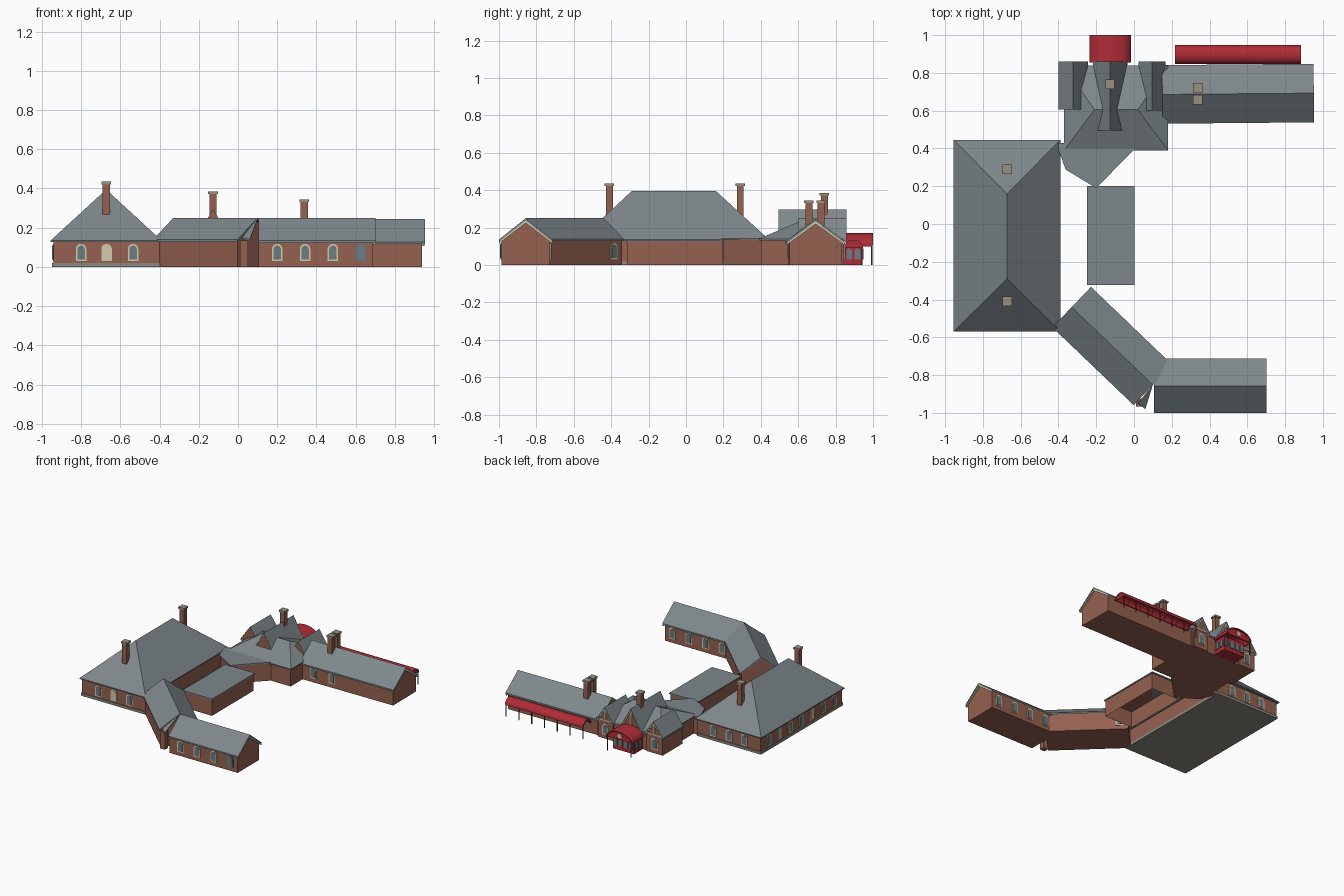
import bpy, bmesh, math
from mathutils import Vector

cube = bpy.data.objects.get("Cube")
if cube:
    bpy.data.objects.remove(cube, do_unlink=True)


def material(name, *rgb):
    m = bpy.data.materials.new(name)
    m.use_nodes = True
    m.diffuse_color = (*rgb, 1)
    m.node_tree.nodes["Principled BSDF"].inputs["Base Color"].default_value = (*rgb, 1)
    return m


BRICK = material("brick", .30, .12, .08)
SLATE = material("slate", .21, .245, .26)
CREAM = material("cream", .66, .60, .41)
RED = material("red paint", .43, .026, .038)
GLASS = material("window glass", .15, .20, .225)
STONE = material("plinth stone", .26, .25, .216)
CAP = material("chimney cap", .33, .28, .22)
IRON = material("dark iron", .045, .04, .04)


def finish(name, bm, mat):
    bmesh.ops.recalc_face_normals(bm, faces=bm.faces)
    me = bpy.data.meshes.new(name)
    bm.to_mesh(me)
    bm.free()
    me.materials.append(mat)
    ob = bpy.data.objects.new(name, me)
    bpy.context.collection.objects.link(ob)
    return ob


def loft(name, bottom, top, mat, floor=True):
    """Join two matching rings of points into a solid."""
    bm = bmesh.new()
    lo = [bm.verts.new(p) for p in bottom]
    hi = [bm.verts.new(p) for p in top]
    if floor:
        bm.faces.new(lo)
    bm.faces.new(hi)
    for i in range(len(lo)):
        j = (i + 1) % len(lo)
        bm.faces.new((lo[i], lo[j], hi[j], hi[i]))
    return finish(name, bm, mat)


def prism(name, profile, a, b, mat):
    """Extrude a (sideways, height) profile along the ground from a to b."""
    a, b = Vector(a), Vector(b)
    d = (b - a).normalized()
    side = Vector((d.y, -d.x))
    ring = lambda p: [(*(p + side * u), z) for u, z in profile]
    return loft(name, ring(a), ring(b), mat)


def slab(name, pts, z0, z1, mat, floor=True):
    return loft(name, [(*p, z0) for p in pts], [(*p, z1) for p in pts], mat, floor)


def box(name, x0, x1, y0, y1, z0, z1, mat, floor=True):
    return slab(name, [(x0, y0), (x1, y0), (x1, y1), (x0, y1)], z0, z1, mat, floor)


def hull(name, pts, mat):
    bm = bmesh.new()
    for p in pts:
        bm.verts.new(p)
    bmesh.ops.convex_hull(bm, input=bm.verts)
    bmesh.ops.dissolve_limit(bm, angle_limit=.01, verts=bm.verts, edges=bm.edges)
    return finish(name, bm, mat)


def hip_roof(name, x0, x1, y0, y1, z0, z1, ridge):
    eaves = [(x, y, z) for x in (x0, x1) for y in (y0, y1) for z in (z0 - .008, z0)]
    return hull(name, eaves + [(*p, z1) for p in ridge], SLATE)


def chevron(half, eave, ridge, t):
    return [(-half, eave), (0, ridge), (half, eave),
            (half, eave - t), (0, ridge - t), (-half, eave - t)]


def gabled(name, a, b, half, over, eave, ridge, boards=True):
    """Brick range with a gable roof; cream barge boards at end b."""
    a, b = Vector(a), Vector(b)
    d = (b - a).normalized()
    slope = (ridge - eave) / (half + over)
    top = ridge - .004
    prism(name + "_walls", [(-half, 0), (-half, top - slope * half), (0, top),
                            (half, top - slope * half), (half, 0)], a, b, BRICK)
    prism(name + "_roof", chevron(half + over, eave, ridge, .012), a, b + d * .014, SLATE)
    if boards:
        prism(name + "_barge_boards", chevron(half + over - .002, eave, ridge - .006, .02),
              b + d * .004, b + d * .012, CREAM)


def arch(w, z0, z1, n=8):
    arc = [(w * math.cos(math.pi * i / n), z1 - w + w * math.sin(math.pi * i / n))
           for i in range(n + 1)]
    return [(w, z0)] + arc + [(-w, z0)]


def window(name, p, n, pane=GLASS, frame=CREAM, size=1.0):
    p, n = Vector(p), Vector(n).normalized()
    w = .027 * size
    prism(name + "_frame", arch(w, .03, .118), p - n * .002, p + n * .004, frame)
    prism(name + "_pane", arch(w * .7, .038, .109), p, p + n * .007, pane)


def chimney(name, x, y, z0, z1):
    r = .0185
    box(name + "_shaft", x - r, x + r, y - r, y + r, z0, z1 - .01, BRICK)
    r = .025
    box(name + "_cap", x - r, x + r, y - r, y + r, z1 - .014, z1, CAP)


def half_ring(w, h, z, n=16):
    return [(w * math.cos(math.pi * i / n), z + h * math.sin(math.pi * i / n))
            for i in range(n + 1)]


def vault(name, w, h, z, a, b):
    shell = half_ring(w, h, z) + half_ring(w - .006, h - .006, z)[::-1]
    return prism(name, shell, a, b, RED)


# Main hall with hipped roof
box("hall_walls", -.94, -.40, -.56, .43, .01, .13, BRICK)
box("hall_plinth", -.947, -.398, -.567, .437, 0, .02, STONE)
hip_roof("hall_roof", -.955, -.39, -.57, .445, .135, .395, [(-.672, -.29), (-.672, .16)])
chimney("hall_front_chimney", -.672, -.41, .24, .435)
chimney("hall_back_chimney", -.672, .29, .24, .435)
for i, x in enumerate((-.80, -.67, -.535)):
    pane = CREAM if i == 1 else GLASS
    window(f"hall_front_window_{i}", (x, -.56), (0, -1), pane)
    window(f"hall_back_window_{i}", (x, .43), (0, 1))
for i in range(7):
    window(f"hall_side_window_{i}", (-.94, -.46 + i * .132), (-1, 0),
           CREAM if i in (2, 5) else GLASS)

# Flat-roofed store in the yard
box("store_walls", -.243, -.002, -.315, .195, 0, .125, BRICK, floor=False)
box("store_roof", -.25, .003, -.322, .202, .125, .134, SLATE)

# Diagonal range and the straight front range
gabled("diagonal_range", (-.33, -.44), (.09, -.842), .135, .013, .14, .25, False)
window("diagonal_window", (-.19, -.387), (.69, .724))
box("corner_pier", .01, .05, -.965, -.925, 0, .135, BRICK)
hull("corner_roof", [(x, y, z - t) for x, y, z in
                     ((.10, -.85, .25), (.02, -.95, .15), (.06, -.98, .14))
                     for t in (0, .008)], SLATE)
gabled("front_range", (.105, -.857), (.688, -.857), .13, .014, .135, .25)
for i in range(4):
    x = .20 + i * .142
    window(f"front_range_window_{i}", (x, -.987), (0, -1), frame=GLASS if i == 3 else CREAM)
    window(f"front_range_back_window_{i}", (x, -.727), (0, 1))

# Flat link between hall and entrance block
link = [(-.40, .42), (-.355, .295), (-.20, .20), (.02, .42)]
slab("link_walls", link, 0, .135, BRICK)
slab("link_roof", [(-.412, .43), (-.362, .288), (-.20, .19), (.035, .43)], .135, .144, SLATE)

# Entrance block with hipped roof and three steep rear gables
box("entrance_walls", -.36, .17, .40, .835, 0, .135, BRICK)
hip_roof("entrance_roof", -.37, .18, .39, .84, .14, .232, [(-.21, .605), (.02, .605)])
for name, x, y0, half, ridge in (("left_gable", .095, .60, .062, .25),
                                 ("middle_gable", -.127, .495, .08, .297),
                                 ("right_gable", -.322, .605, .07, .25)):
    gabled(name, (x, y0), (x, .845), half, .009, .14, ridge)
    box(name + "_king_post", x - .004, x + .004, .842, .852, .14, ridge - .02, CREAM)
    box(name + "_tie_beam", x - half * .8, x + half * .8, .842, .851, .14, .15, CREAM)
    if x != -.127:
        window(name + "_window", (x, .845), (0, 1))
chimney("entrance_chimney", -.127, .74, .22, .385)

# Long rear range
gabled("rear_range", (.15, .686), (.938, .693), .14, .015, .128, .245)
for i, x in enumerate((.26, .42)):
    window(f"rear_range_window_{i}", (x, .549), (0, -1))
for i, y in enumerate((.657, .722)):
    chimney(f"rear_chimney_{i}", .338, y, .18, .345)

# Barrel canopy on slim posts along the rear range
vault("canopy_roof", .05, .042, .093, (.218, .897), (.885, .897))
for i in range(7):
    x = .223 + i * .1095
    vault(f"canopy_rib_{i}", .046, .036, .093, (x - .004, .897), (x + .004, .897))
    box(f"canopy_post_{i}", x - .003, x + .003, .937, .943, 0, .1, IRON)
prism("canopy_end", half_ring(.047, .038, .093), (.877, .897), (.881, .897), RED)
box("canopy_edge_beam", .22, .883, .938, .946, .09, .1, RED)

# Red glazed porch under a vaulted hood
PX = -.125
box("porch_walls", PX - .09, PX + .09, .84, .942, 0, .107, RED)
vault("porch_hood", .11, .065, .106, (PX, .855), (PX, 1.0))
prism("porch_tympanum", half_ring(.106, .06, .106), (PX, .978), (PX, .988), RED)
prism("porch_roundel", [(.018 * math.cos(i * math.pi / 6), .135 + .018 * math.sin(i * math.pi / 6))
                        for i in range(12)], (PX, .985), (PX, .992), CREAM)
for s in (-1, 1):
    box(f"porch_post_{s}", PX + s * .1 - .003, PX + s * .1 + .003, .99, .996, 0, .108, IRON)
    box(f"porch_hood_beam_{s}", PX + s * .104 - .004, PX + s * .104 + .004, .86, .998, .1, .108, RED)
    for i, y in enumerate((.872, .917)):
        prism(f"porch_side_pane_{s}_{i}", arch(.015, .03, .088),
              (PX + s * .09, y), (PX + s * .096, y), GLASS)
for i in range(4):
    x = PX - .066 + i * .044
    prism(f"porch_front_pane_{i}", arch(.015, .03, .088), (x, .942), (x, .948), GLASS)
